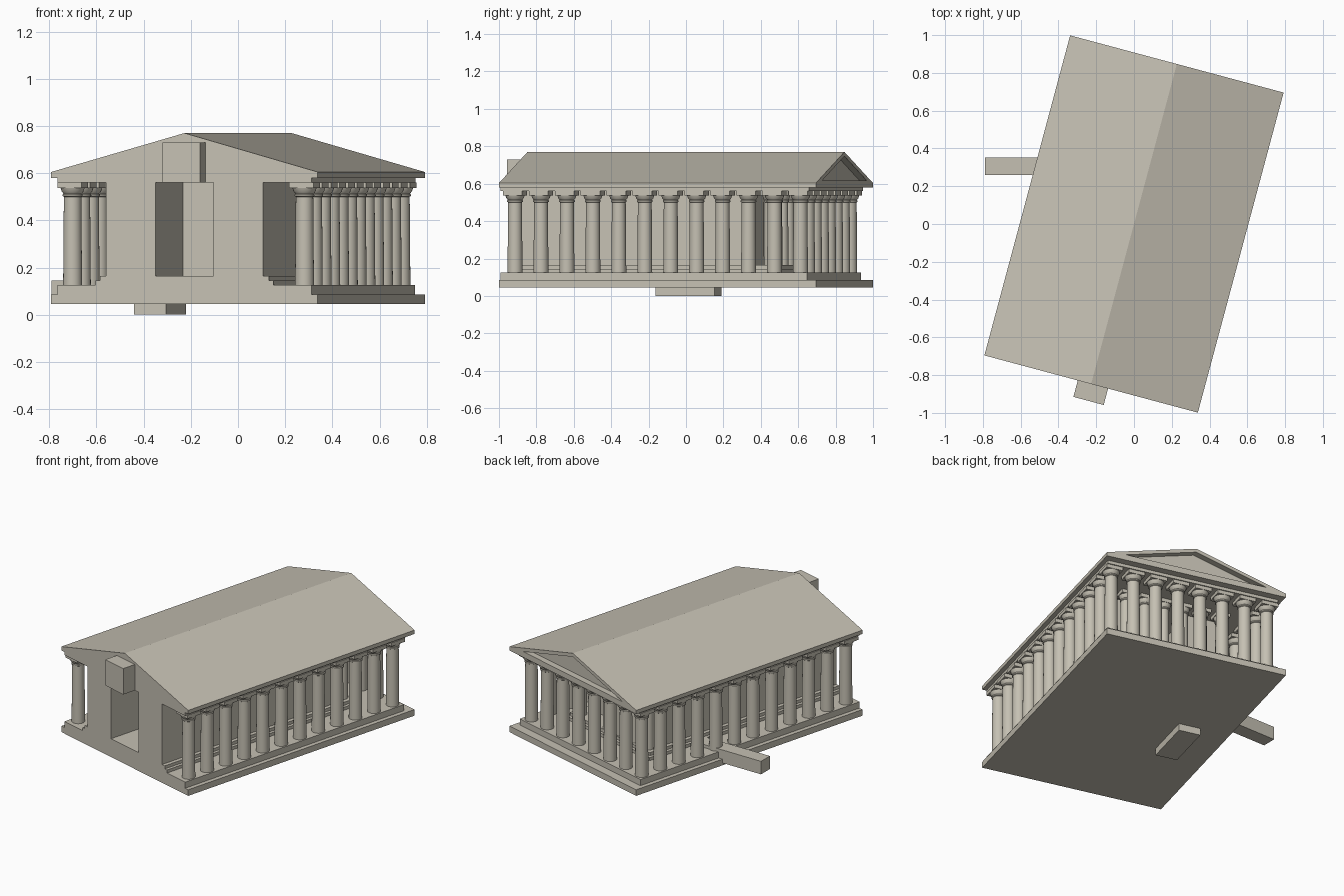
import bpy, bmesh, math
from mathutils import Matrix

cube = bpy.data.objects.get("Cube")
if cube:
    bpy.data.objects.remove(cube, do_unlink=True)

stone = bpy.data.materials.new("warm grey stone")
stone.use_nodes = True
COLOUR = (0.56, 0.53, 0.45, 1)
stone.diffuse_color = COLOUR
stone.node_tree.nodes["Principled BSDF"].inputs["Base Color"].default_value = COLOUR

TURN = Matrix.Rotation(math.radians(-15), 4, 'Z')   # the building stands turned
W, L = 0.585, 0.877                                 # half width, half length


def add(name, bm, turned=True):
    bmesh.ops.recalc_face_normals(bm, faces=bm.faces[:])
    mesh = bpy.data.meshes.new(name)
    bm.to_mesh(mesh)
    bm.free()
    mesh.materials.append(stone)
    ob = bpy.data.objects.new(name, mesh)
    bpy.context.collection.objects.link(ob)
    if turned:
        ob.matrix_world = TURN
    return ob


def extrude(name, points, direction):
    bm = bmesh.new()
    face = bm.faces.new([bm.verts.new(p) for p in points])
    new = bmesh.ops.extrude_face_region(bm, geom=[face])["geom"]
    bmesh.ops.translate(bm, vec=direction,
                        verts=[g for g in new if isinstance(g, bmesh.types.BMVert)])
    return add(name, bm)


def add_box(bm, x, y, z):
    corners = Matrix.Translation(((x[0] + x[1]) / 2, (y[0] + y[1]) / 2, (z[0] + z[1]) / 2))
    size = Matrix.Diagonal((x[1] - x[0], y[1] - y[0], z[1] - z[0], 1))
    bmesh.ops.create_cube(bm, size=1, matrix=corners @ size)


def box(name, x, y, z, turned=True):
    bm = bmesh.new()
    add_box(bm, x, y, z)
    return add(name, bm, turned)


def slab(name, half, back, z):
    return box(name, (-half, half), (-L, back), z)


# Stepped base and inner platform, all cut flush at the front
slab("base_lower_step", W, L, (0.045, 0.085))
slab("base_upper_step", 0.557, 0.82, (0.085, 0.125))
slab("platform_lower_step", 0.39, 0.61, (0.125, 0.145))
slab("platform_upper_step", 0.37, 0.59, (0.145, 0.165))

# Inner hall with a deep recess at each end
o, d, back, f, r = 0.345, 0.127, 0.465, -0.43, 0.2
plan = [(-o, -L), (-d, -L), (-d, f), (d, f), (d, -L), (o, -L),
        (o, back), (d, back), (d, r), (-d, r), (-d, back), (-o, back)]
extrude("hall_walls", [(x, y, 0.165) for x, y in plan], (0, 0, 0.395))

# Entablature
slab("architrave", 0.557, 0.83, (0.56, 0.58))
slab("cornice", W, L, (0.58, 0.605))

# Gable roof with a sunken rear pediment
roof = extrude("roof", [(-W, -L, 0.605), (W, -L, 0.605), (0, -L, 0.77)], (0, 2 * L, 0))
cutter = extrude("pediment_cutter",
                 [(-0.46, L - 0.04, 0.617), (0.46, L - 0.04, 0.617), (0, L - 0.04, 0.747)],
                 (0, 0.1, 0))
cutter.hide_render = True
cutter.hide_viewport = True
cut = roof.modifiers.new("sunken pediment", 'BOOLEAN')
cut.operation = 'DIFFERENCE'
cut.solver = 'EXACT'
cut.object = cutter


# Columns: turned shaft and capital with a square top block
def column_mesh(name, bottom, radius):
    s = radius / 0.04
    profile = [(0, bottom), (0.04, bottom), (0.037, 0.5), (0.042, 0.503), (0.042, 0.51),
               (0.038, 0.513), (0.046, 0.522), (0.051, 0.537), (0, 0.537)]
    bm = bmesh.new()
    verts = [bm.verts.new((x * s, 0, z)) for x, z in profile]
    edges = [bm.edges.new(pair) for pair in zip(verts, verts[1:])]
    bmesh.ops.spin(bm, geom=verts + edges, cent=(0, 0, 0), axis=(0, 0, 1),
                   angle=math.tau, steps=24)
    bmesh.ops.remove_doubles(bm, verts=bm.verts[:], dist=0.0001)
    h = 0.053 * s
    add_box(bm, (-h, h), (-h, h), (0.537, 0.56))
    ob = add(name, bm)
    bpy.ops.object.select_all(action='DESELECT')
    ob.select_set(True)
    bpy.context.view_layer.objects.active = ob
    bpy.ops.object.shade_smooth_by_angle(angle=math.radians(30))
    return ob


def colonnade(name, bottom, radius, places):
    first = column_mesh(name, bottom, radius)
    for i, (x, y) in enumerate(places):
        ob = first
        if i:
            ob = first.copy()
            bpy.context.collection.objects.link(ob)
        ob.matrix_world = TURN @ Matrix.Translation((x, y, 0))


U, START, END = 0.509, -0.81, 0.77
sides = [(s * U, START + (END - START) * i / 11) for s in (-1, 1) for i in range(12)]
rear = [(-U + 2 * U * i / 7, END) for i in range(1, 7)]
colonnade("outer_column", 0.125, 0.04, sides + rear)
colonnade("porch_column", 0.165, 0.033, [(-0.31 + 0.124 * i, 0.55) for i in range(6)])

# Projecting blocks at the gable, under the base and at the left-hand side
box("gable_block", (-0.073, 0.093), (-0.967, -0.85), (0.56, 0.73))
box("foot_block", (-0.392, -0.252), (-0.237, 0.091), (0, 0.045))
box("side_beam", (-0.79, -0.28), (0.26, 0.352), (0.06, 0.145), turned=False)
